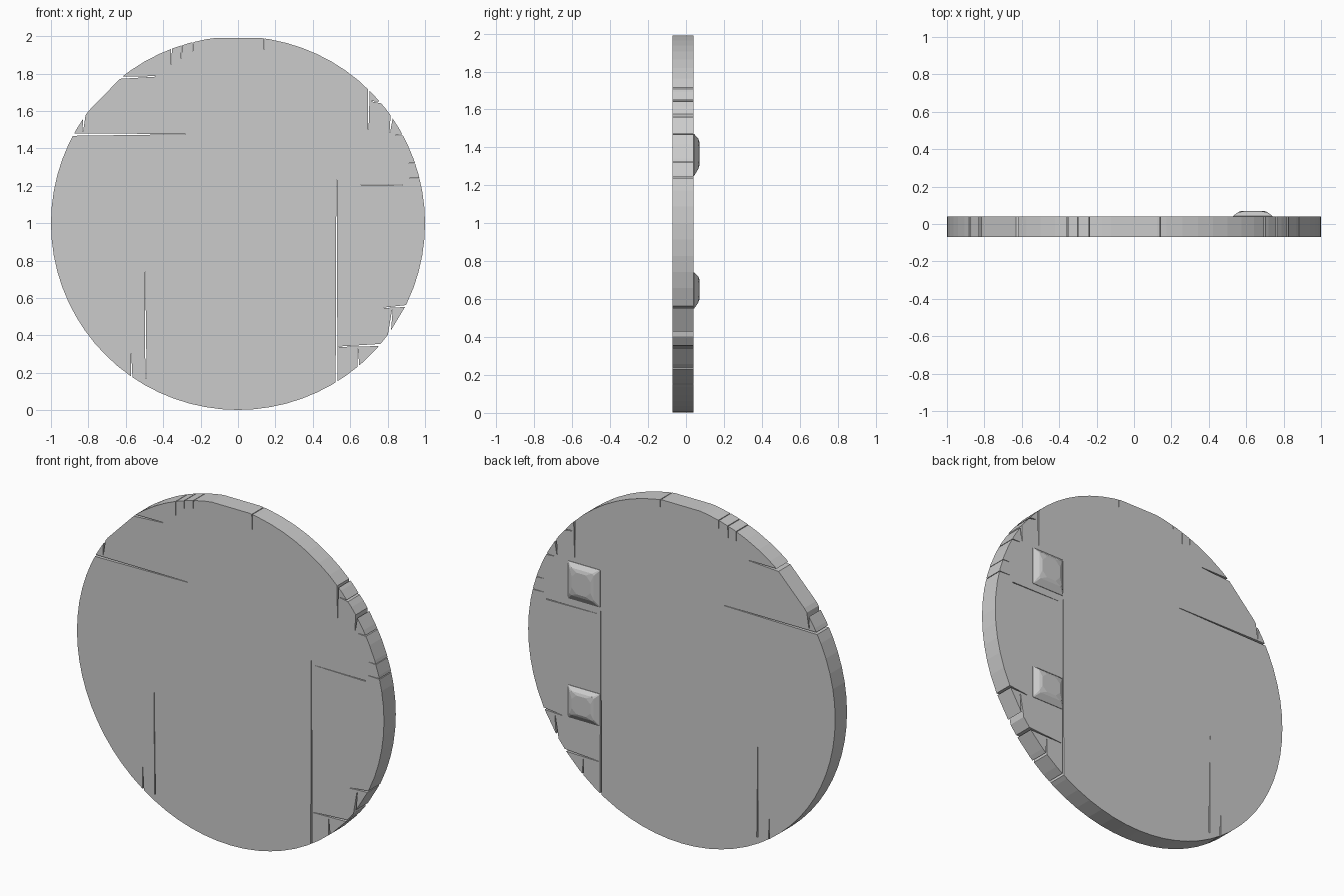
import bpy, bmesh
from math import sin, cos, radians
from mathutils import Vector

if "Cube" in bpy.data.objects:
    bpy.data.objects.remove(bpy.data.objects["Cube"])

FRONT, BACK, CZ = -0.07, 0.04, 1.0


def add_prism(bm, pts, y0, y1):
    """Closed prism from an x-z outline, running from y0 to y1."""
    a = [bm.verts.new((x, y0, z)) for x, z in pts]
    b = [bm.verts.new((x, y1, z)) for x, z in pts]
    n = len(pts)
    bm.faces.new(a)
    bm.faces.new(b[::-1])
    for i in range(n):
        j = (i + 1) % n
        bm.faces.new((a[j], a[i], b[i], b[j]))


def finish(bm, name):
    bmesh.ops.recalc_face_normals(bm, faces=bm.faces)
    me = bpy.data.meshes.new(name)
    bm.to_mesh(me)
    bm.free()
    ob = bpy.data.objects.new(name, me)
    bpy.context.collection.objects.link(ob)
    return ob


# Round plate, with longer flat facets along the chipped parts of the rim
flats = [(38, 44), (83, 97), (128.5, 143), (312, 318.5), (324, 334)]
angles = [a for a in range(0, 360, 5) if not any(s - 2 < a < e + 2 for s, e in flats)]
angles = sorted(angles + [a for f in flats for a in f])
bm = bmesh.new()
add_prism(bm, [(cos(radians(a)), CZ + 0.998 * sin(radians(a))) for a in angles], FRONT, BACK)
plate = finish(bm, "round_plate")

# Cracks: mouth x, z -> tip x, z, width at the mouth
cracks = [
    (-0.92, 1.473, -0.28, 1.477, 0.012),
    (0.527, 0.12, 0.527, 1.23, 0.010),
    (0.88, 1.205, 0.55, 1.208, 0.005),
    (-0.492, 0.17, -0.497, 0.77, 0.007),
    (-0.568, 0.15, -0.572, 0.31, 0.010),
    (0.78, 0.35, 0.54, 0.340, 0.012),
    (0.645, 0.21, 0.640, 0.328, 0.012),
    (0.93, 0.56, 0.78, 0.548, 0.012),
    (0.805, 0.37, 0.825, 0.535, 0.018),
    (0.70, 1.74, 0.697, 1.50, 0.010),
    (0.80, 1.64, 0.715, 1.652, 0.012),
    (0.825, 1.60, 0.812, 1.485, 0.016),
    (0.92, 1.470, 0.83, 1.472, 0.008),
    (-0.67, 1.777, -0.44, 1.785, 0.014),
    (-0.815, 1.64, -0.830, 1.49, 0.018),
    (0.14, 2.02, 0.142, 1.90, 0.006),
    (-0.30, 1.99, -0.303, 1.88, 0.006),
    (-0.355, 1.97, -0.357, 1.85, 0.006),
    (-0.24, 2.00, -0.242, 1.92, 0.006),
    (1.0, 1.240, 0.90, 1.242, 0.006),
    (0.98, 1.32, 0.90, 1.322, 0.005),
]
for i, (x0, z0, x1, z1, w) in enumerate(cracks):
    p, q = Vector((x0, z0)), Vector((x1, z1))
    d = (q - p).normalized()
    side = Vector((-d.y, d.x)) * w / 2
    bm = bmesh.new()
    add_prism(bm, [p + side, p - side, q - side * 0.2, q + side * 0.2], FRONT - 0.05, BACK + 0.02)
    cutter = finish(bm, f"crack_cutter_{i}")
    cutter.hide_render = True
    cutter.hide_viewport = True
    mod = plate.modifiers.new("crack", 'BOOLEAN')
    mod.operation, mod.solver, mod.object = 'DIFFERENCE', 'EXACT', cutter

# Apply the cuts, then drop the cutters
dg = bpy.context.evaluated_depsgraph_get()
cut = bpy.data.meshes.new_from_object(plate.evaluated_get(dg))
plate.modifiers.clear()
plate.data = cut
for ob in list(bpy.data.objects):
    if ob.name.startswith("crack_cutter"):
        bpy.data.objects.remove(ob)


# Faceted studs on the back: bevelled slabs with a smaller, clipped top
def stud(name, x0, x1, z0, z1):
    cx, cz, hx, hz = (x0 + x1) / 2, (z0 + z1) / 2, (x1 - x0) / 2, (z1 - z0) / 2
    bm = bmesh.new()

    def ring(y, s, c, dz=0):
        oct8 = [(1, 1 - c), (1 - c, 1), (c - 1, 1), (-1, 1 - c),
                (-1, c - 1), (c - 1, -1), (1 - c, -1), (1, c - 1)]
        return [bm.verts.new((cx + hx * s * u, y, cz + hz * s * v + dz)) for u, v in oct8]
    rings = [ring(BACK - 0.02, 1, 0.03), ring(BACK + 0.003, 1, 0.03),
             ring(0.064, 0.74, 0.12, 0.006), ring(0.07, 0.58, 0.5, 0.006)]
    for a, b in zip(rings, rings[1:]):
        for i in range(8):
            j = (i + 1) % 8
            bm.faces.new((a[i], a[j], b[j], b[i]))
    bm.faces.new(rings[0][::-1])
    bm.faces.new(rings[-1])
    return finish(bm, name)


stud("lower_stud", 0.53, 0.74, 0.55, 0.74)
stud("upper_stud", 0.53, 0.74, 1.25, 1.47)
